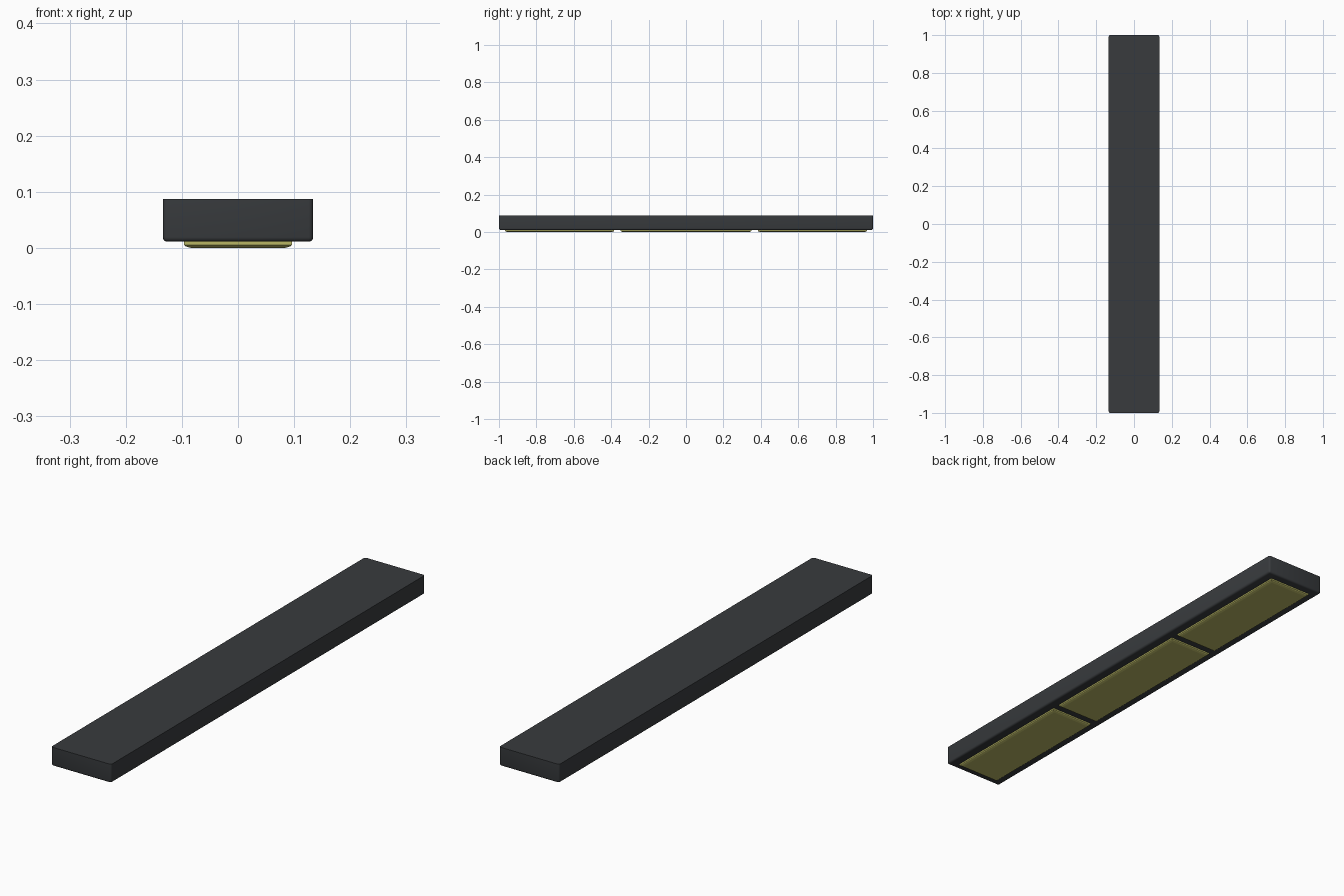
import bpy, bmesh

if "Cube" in bpy.data.objects:
    bpy.data.objects.remove(bpy.data.objects["Cube"])


def material(name, rgb):
    m = bpy.data.materials.new(name)
    m.diffuse_color = (*rgb, 1)
    m.use_nodes = True
    m.node_tree.nodes["Principled BSDF"].inputs["Base Color"].default_value = m.diffuse_color
    return m


def rounded_block(name, x, y, z, radius, segments, mat):
    """Box from (min, max) ranges, every edge but the top rim bevelled."""
    bm = bmesh.new()
    bmesh.ops.create_cube(bm, size=1)
    for v in bm.verts:
        v.co = [r[0] if c < 0 else r[1] for c, r in zip(v.co, (x, y, z))]
    edges = [e for e in bm.edges if any(v.co.z < z[1] - 1e-6 for v in e.verts)]
    bmesh.ops.bevel(bm, geom=edges, offset=radius, segments=segments,
                    profile=0.5, affect='EDGES', clamp_overlap=True)
    mesh = bpy.data.meshes.new(name)
    bm.to_mesh(mesh)
    bm.free()
    ob = bpy.data.objects.new(name, mesh)
    bpy.context.collection.objects.link(ob)
    mesh.materials.append(mat)
    bpy.ops.object.select_all(action='DESELECT')
    ob.select_set(True)
    bpy.context.view_layer.objects.active = ob
    bpy.ops.object.shade_smooth_by_angle(angle=0.7)
    return ob


dark = material("dark_metal", (0.04, 0.044, 0.048))
glow = material("yellow_diffuser", (0.48, 0.47, 0.13))

# Long housing with a sharp top rim
rounded_block("housing", (-0.134, 0.134), (-1, 1), (0.011, 0.087), 0.008, 3, dark)


def diffuser(name, y0, y1):
    """Shallow panel whose lower edge slopes inward to a flat face."""
    bm = bmesh.new()
    rings = []
    for inset, z in ((0, 0.014), (0, 0.005), (0.003, 0.0025), (0.012, 0.0)):
        x = 0.096 - inset
        a, b = y0 + inset, y1 - inset
        rings.append([bm.verts.new(p) for p in
                      ((-x, a, z), (x, a, z), (x, b, z), (-x, b, z))])
    for r, s in zip(rings, rings[1:]):
        for i in range(4):
            j = (i + 1) % 4
            bm.faces.new((r[i], r[j], s[j], s[i]))
    bm.faces.new(rings[0])
    bm.faces.new(rings[-1])
    bmesh.ops.recalc_face_normals(bm, faces=bm.faces)
    mesh = bpy.data.meshes.new(name)
    bm.to_mesh(mesh)
    bm.free()
    mesh.materials.append(glow)
    bpy.context.collection.objects.link(bpy.data.objects.new(name, mesh))


# Three light panels along the underside
for label, y0, y1 in (("front", -0.967, -0.384), ("middle", -0.35, 0.35), ("back", 0.384, 0.967)):
    diffuser(label + "_light_panel", y0, y1)
